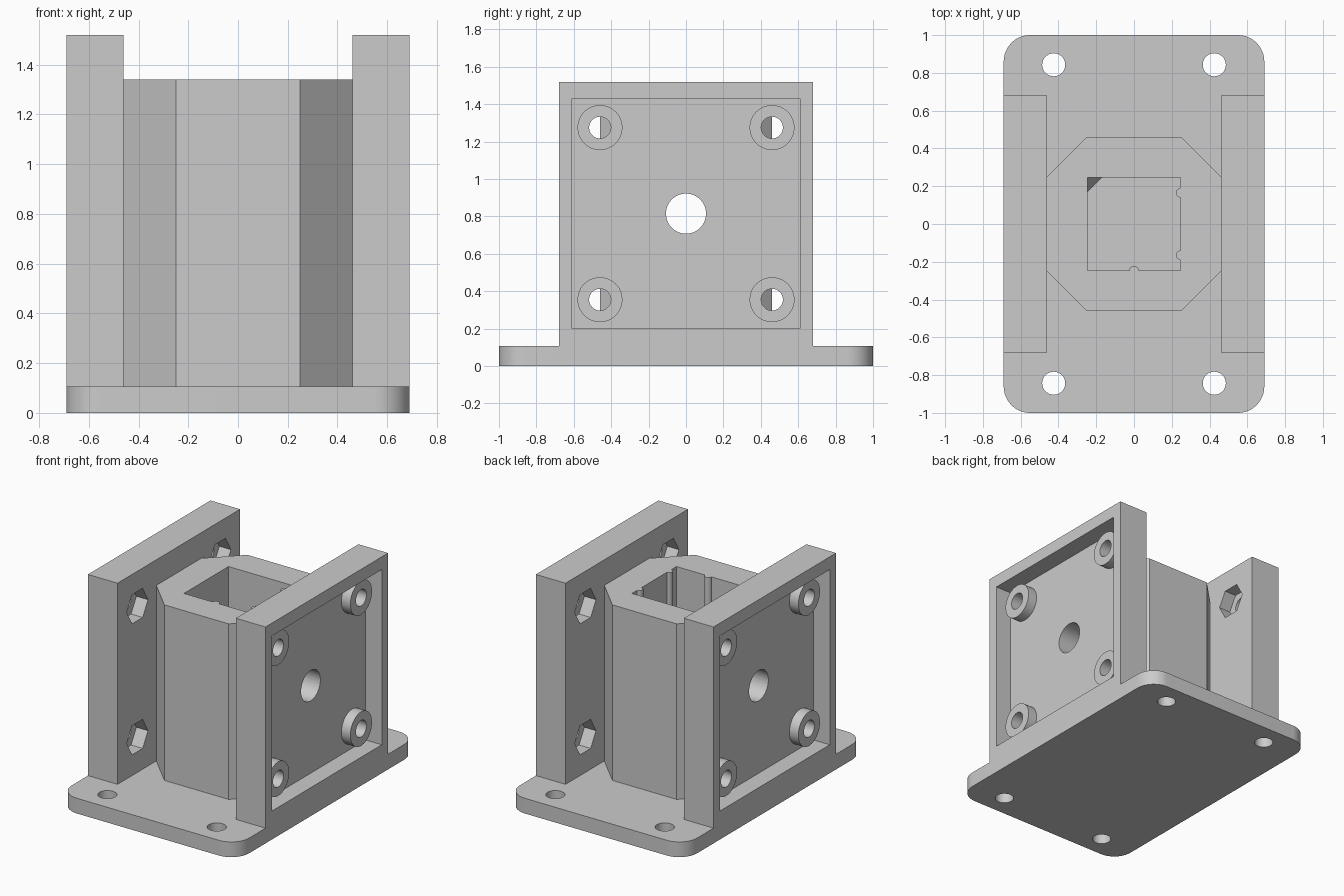
import bpy, bmesh
from math import pi, cos, sin, radians

cube = bpy.data.objects.get("Cube")
if cube:
    bpy.data.objects.remove(cube, do_unlink=True)

grey = bpy.data.materials.new("plain_grey")
grey.use_nodes = True
colour = (0.6, 0.6, 0.6, 1)
grey.diffuse_color = colour
grey.node_tree.nodes["Principled BSDF"].inputs["Base Color"].default_value = colour


def arc(u, v, r, start, end, n):
    """Points on an arc, angles in degrees, both ends included."""
    angles = [radians(start + (end - start) * i / n) for i in range(n + 1)]
    return [(u + r * cos(a), v + r * sin(a)) for a in angles]


def circle(u, v, r, n=48):
    return arc(u, v, r, 0, 360, n)[:-1]


def rect(u0, v0, u1, v1):
    return [(u0, v0), (u1, v0), (u1, v1), (u0, v1)]


def part(name, prisms):
    """One object from prisms given as (profile, axis, low, high)."""
    bm = bmesh.new()
    for points, axis, low, high in prisms:
        rings = []
        for w in (low, high):
            rings.append([bm.verts.new((w, u, v) if axis == "X" else (u, v, w))
                          for u, v in points])
        bm.faces.new(rings[0])
        bm.faces.new(rings[1])
        n = len(points)
        for i in range(n):
            j = (i + 1) % n
            bm.faces.new((rings[0][i], rings[0][j], rings[1][j], rings[1][i]))
    return finish(name, bm)


def finish(name, bm):
    bmesh.ops.recalc_face_normals(bm, faces=bm.faces)
    mesh = bpy.data.meshes.new(name)
    bm.to_mesh(mesh)
    bm.free()
    mesh.materials.append(grey)
    obj = bpy.data.objects.new(name, mesh)
    bpy.context.collection.objects.link(obj)
    return obj


def combine(body, tool, operation):
    mod = body.modifiers.new(tool.name, "BOOLEAN")
    mod.object, mod.operation, mod.solver = tool, operation, "EXACT"
    bpy.context.view_layer.objects.active = body
    bpy.ops.object.modifier_apply(modifier=mod.name)
    bpy.data.objects.remove(tool, do_unlink=True)


SIDES = (-1, 1)
HALF_X, INNER_X, BASE_TOP, COLUMN_TOP = 0.69, 0.46, 0.107, 1.34
SCREWS = [(y, z) for y in (-0.46, 0.46) for z in (0.355, 1.275)]

# Base flange with rounded corners
r = 0.14
cx, cy = HALF_X - r, 1 - r
outline = (arc(cx, cy, r, 0, 90, 12) + arc(-cx, cy, r, 90, 180, 12)
           + arc(-cx, -cy, r, 180, 270, 12) + arc(cx, -cy, r, 270, 360, 12))
body = part("mounting_bracket", [(outline, "Z", 0, BASE_TOP)])

# Upright side plates
combine(body, part("side_plates", [
    (rect(-0.68, 0.05, 0.68, 1.52), "X", s * INNER_X, s * HALF_X) for s in SIDES]), "UNION")

# Eight-sided column, keyed into both plates
quarter = [(0.5, 0.25), (INNER_X, 0.25), (0.25, INNER_X)]
half = quarter + [(-x, y) for x, y in reversed(quarter)]
octagon = half + [(-x, -y) for x, y in half]
combine(body, part("column", [(octagon, "Z", 0.05, COLUMN_TOP)]), "UNION")

# Recessed outer panels
combine(body, part("panel_recess", [
    (rect(-0.61, 0.2, 0.61, 1.43), "X", s * 0.565, s * 0.8) for s in SIDES]), "DIFFERENCE")

# Raised screw bosses inside the recesses
combine(body, part("screw_bosses", [
    (circle(y, z, 0.12), "X", s * 0.53, s * 0.635)
    for s in SIDES for y, z in SCREWS]), "UNION")

# Screw holes and hexagonal nut pockets
combine(body, part("screw_holes", [
    (circle(y, z, 0.058), "X", s * 0.4, s * 0.8)
    for s in SIDES for y, z in SCREWS]), "DIFFERENCE")
combine(body, part("nut_pockets", [
    (circle(y, z, 0.118, 6), "X", s * 0.4, s * 0.55)
    for s in SIDES for y, z in SCREWS]), "DIFFERENCE")

# Flange holes and the cross bore
combine(body, part("flange_holes", [
    (circle(sx * 0.425, sy * 0.843, 0.061), "Z", -0.1, 0.2)
    for sx in SIDES for sy in SIDES]), "DIFFERENCE")
combine(body, part("cross_bore", [(circle(0, 0.815, 0.107, 64), "X", -0.9, 0.9)]), "DIFFERENCE")

# Square socket with three half-round ribs
w, rib = 0.247, 0.025
socket = ([(-w, -w)] + arc(0, -w, rib, 180, 0, 12) + [(w, -w)]
          + arc(w, -0.165, rib, 270, 90, 12) + arc(w, 0.165, rib, 270, 90, 12)
          + [(w, w), (-w, w)])
combine(body, part("socket", [(socket, "Z", BASE_TOP, 1.5)]), "DIFFERENCE")

# Small sloped gusset in one bottom corner of the socket
bm = bmesh.new()
for co in ((-0.165, 0.25, 0.1), (-0.25, 0.165, 0.1), (-0.25, 0.25, 0.4), (-0.28, 0.28, 0.08)):
    bm.verts.new(co)
bmesh.ops.convex_hull(bm, input=bm.verts)
combine(body, finish("corner_gusset", bm), "UNION")

# Smooth round walls, crisp edges
body.select_set(True)
bpy.context.view_layer.objects.active = body
bpy.ops.object.shade_smooth_by_angle(angle=radians(30))
